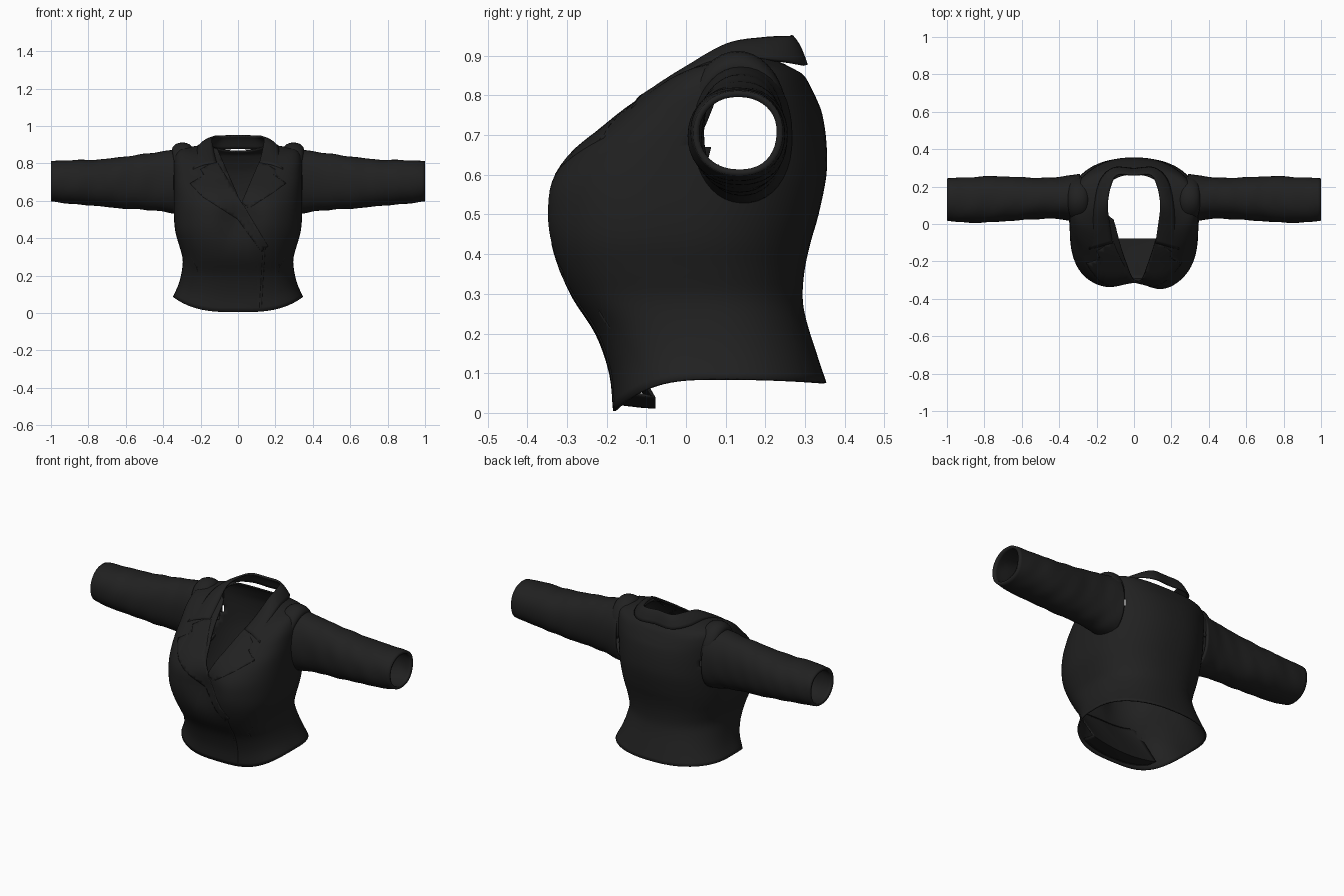
import bpy, bmesh, math
from mathutils import Vector
from mathutils.bvhtree import BVHTree

cube = bpy.data.objects.get("Cube")
if cube:
    bpy.data.objects.remove(cube, do_unlink=True)

leather = bpy.data.materials.new("black_leather")
leather.use_nodes = True
leather.diffuse_color = (0.015, 0.015, 0.015, 1)
bsdf = leather.node_tree.nodes["Principled BSDF"]
bsdf.inputs["Base Color"].default_value = leather.diffuse_color
bsdf.inputs["Roughness"].default_value = 0.7


def finish(bm, name, thickness, offset=0):
    """Turn a bmesh into a smooth cloth shell."""
    bmesh.ops.recalc_face_normals(bm, faces=bm.faces)
    mesh = bpy.data.meshes.new(name)
    bm.to_mesh(mesh)
    bm.free()
    obj = bpy.data.objects.new(name, mesh)
    bpy.context.collection.objects.link(obj)
    mesh.materials.append(leather)
    bpy.ops.object.select_all(action='DESELECT')
    obj.select_set(True)
    bpy.context.view_layer.objects.active = obj
    bpy.ops.object.shade_smooth_by_angle(angle=math.radians(50))
    solid = obj.modifiers.new("cloth", 'SOLIDIFY')
    solid.thickness = thickness
    solid.offset = offset


def spline(rows, steps):
    """Catmull-Rom interpolation through rows of numbers."""
    rows = [Vector(r) for r in rows]
    out = []
    for i in range(len(rows) - 1):
        b, c = rows[i], rows[i + 1]
        a = rows[i - 1] if i else b * 2 - c
        d = rows[i + 2] if i + 2 < len(rows) else c * 2 - b
        for k in range(steps):
            t = k / steps
            out.append(b + (c - a) * (t / 2)
                       + (a * 2 - b * 5 + c * 4 - d) * (t * t / 2)
                       + (b * 3 - a - c * 3 + d) * (t ** 3 / 2))
    return out + [rows[-1]]


def loft(rings, closed=True):
    """Bridge equal-length rows of points with quads."""
    bm = bmesh.new()
    rows = [[bm.verts.new(p) for p in ring] for ring in rings]
    n = len(rows[0])
    for r, s in zip(rows, rows[1:]):
        for i in range(n if closed else n - 1):
            j = (i + 1) % n
            bm.faces.new((r[i], r[j], s[j], s[i]))
    return bm


def power(v, e):
    return math.copysign(abs(v) ** e, v)


# Torso: half width, front y, back y, then front, side and back heights
levels = [
    (.345, -.18, .35, .005, .085, .075), (.315, -.19, .325, .10, .15, .15),
    (.297, -.225, .30, .20, .22, .23), (.292, -.285, .29, .29, .29, .29),
    (.31, -.32, .295, .36, .36, .36), (.33, -.34, .31, .43, .43, .43),
    (.338, -.347, .33, .50, .50, .50), (.34, -.34, .35, .58, .58, .60),
    (.34, -.295, .35, .65, .67, .68), (.34, -.22, .34, .71, .75, .75),
    (.337, -.15, .325, .765, .82, .79), (.315, -.08, .308, .81, .87, .825),
    (.25, -.02, .292, .845, .885, .85), (.16, 0, .265, .86, .90, .865)]
rings = []
profile = spline(levels, 4)
for level, (hw, yf, yb, zf, zs, zb) in enumerate(profile):
    ring = []
    for i in range(80):
        a = math.tau * i / 80
        s = math.sin(a)
        # the front is boxy at the hem and rounder towards the neck
        e = .64 + .14 * level / len(profile) if s < 0 else .86
        x = hw * power(math.cos(a), e)
        y = (yf + yb) / 2 + (yb - yf) / 2 * power(s, e)
        z = zs + ((zf if s < 0 else zb) - zs) * s * s
        if s < 0:  # hollow between the two sides of the chest, left one fuller
            y += .045 * math.exp(-(x / .09) ** 2 - ((z - .5) / .13) ** 2)
            y -= .012 * math.exp(-((x - .17) / .1) ** 2 - ((z - .5) / .13) ** 2)
        ring.append((x, y, z))
    rings.append(ring)
body = loft(rings)
surface = BVHTree.FromBMesh(body)


def project(x, z, lift):
    hit = surface.ray_cast(Vector((x, -2, z)), Vector((0, 1, 0)))
    if hit[0] is None:
        hit = surface.find_nearest(Vector((x, -.1, z)))
    n = hit[1] if hit[1].y < 0 else -hit[1]
    return hit[0] + n * lift


# Cut the V neck and the armholes
point, slope = Vector((.02, 0, .58)), .44
for side in (1, -1):
    bmesh.ops.bisect_plane(body, geom=body.verts[:] + body.edges[:] + body.faces[:],
                           plane_co=point, plane_no=(side, 0, -slope))


def is_open(f):
    c = f.calc_center_median()
    v_neck = c.y < .1 and c.z > point.z and abs(c.x - point.x) < slope * (c.z - point.z)
    armhole = abs(c.x) > .2 and math.hypot(c.y - .14, c.z - .705) < .105
    return v_neck or armhole


bmesh.ops.delete(body, geom=[f for f in body.faces if is_open(f)], context='FACES')
finish(body, "jacket_body", .008)

# Inner front panel: slopes back from under the chest, then folds forward to the hem
columns = []
for i in range(23):
    x = .22 * (i / 11 - 1)
    chest = project(x, .32, -.01)
    fold = Vector((x, -.08, .012 + .6 * x * x))
    hem = project(x, fold.z + .012, -.004)
    columns.append([chest.lerp(fold, k / 10) for k in range(10)]
                   + [fold.lerp(hem, k / 3) for k in range(4)])
finish(loft(columns, closed=False), "inner_front_panel", .006)

# Sleeves: x, front y, back y, bottom z, top z
sleeve = [(.29, .008, .268, .525, .875), (.35, .018, .26, .532, .872),
          (.42, .028, .25, .545, .862), (.52, .026, .247, .553, .848),
          (.64, .018, .252, .56, .832), (.76, .01, .256, .573, .82),
          (.88, .006, .25, .582, .818), (1, .018, .245, .597, .812)]
for side, label in ((1, "left"), (-1, "right")):
    rings = []
    for x, y0, y1, z0, z1 in spline(sleeve, 7):
        ring = []
        for i in range(40):
            a = math.tau * i / 40
            fold = 1 + .014 * math.sin(x * 48 + 2.5 * math.sin(a + .5)) * math.sin(a * 2 + x * 9)
            ring.append((side * x,
                         (y0 + y1) / 2 + (y1 - y0) / 2 * power(math.cos(a), .92) * fold,
                         (z0 + z1) / 2 + (z1 - z0) / 2 * power(math.sin(a), .92) * fold))
        rings.append(ring)
    finish(loft(rings), label + "_sleeve", .016, -1)

    # Padded roll over the top of the shoulder, tapering at both ends
    rings = []
    for k in range(25):
        t = k / 24
        a = math.pi * (-.05 + 1.1 * t)
        r = .006 + .028 * math.sin(math.pi * t) ** .7
        ring = []
        for i in range(16):
            b = math.tau * i / 16
            rad = .142 + r * math.cos(b)
            ring.append((side * (.297 + 1.6 * r * math.sin(b)),
                         .13 + rad * .78 * math.cos(a), .72 + rad * 1.08 * math.sin(a)))
        rings.append(ring)
    finish(loft(rings), label + "_shoulder_roll", .004)

# Collar: top edge and fall edge of one half, mirrored across the back
top = [(0, .262, .95), (.09, .262, .946), (.125, .2, .943),
       (.14, .1, .925), (.13, .0, .86), (.115, -.1, .80)]
fall = [(0, .295, .878), (.11, .298, .877), (.18, .23, .888),
        (.21, .1, .893), (.22, -.02, .845), (.24, -.135, .765)]


def both_sides(points):
    half = spline(points, 6)
    return [Vector((-p.x, p.y, p.z)) for p in half[:0:-1]] + half


upper, lower = both_sides(top), both_sides(fall)
bands = []
for k in range(7):
    t = k / 6
    bulge = Vector((0, 0, .01 * math.sin(math.pi * t)))
    bands.append([u.lerp(l, t) + bulge for u, l in zip(upper, lower)])
finish(loft(bands, closed=False), "collar", .01)


def patch(name, outline, lift=.012, thickness=.01):
    """Flat outline in x and z, draped over the front of the body."""
    bm = bmesh.new()
    bm.faces.new([bm.verts.new((x, 0, z)) for x, z in outline])
    bmesh.ops.triangulate(bm, faces=bm.faces[:])
    for k in range(-17, 48):
        for no in ((1, 0, 0), (0, 0, 1)):
            bmesh.ops.bisect_plane(bm, geom=bm.verts[:] + bm.edges[:] + bm.faces[:],
                                   plane_co=Vector(no) * (k * .02 + .003), plane_no=no)
    for v in bm.verts:
        v.co = project(v.co.x, v.co.z, lift)
    finish(bm, name, thickness)


# Notched lapels, pocket flap and front placket
patch("right_lapel", [(-.115, .81), (-.2, .765), (-.18, .735), (-.255, .69), (-.19, .62),
                      (0, .5), (.125, .33), (.16, .36), (.04, .56), (.02, .59)])
patch("left_lapel", [(.115, .81), (.2, .765), (.19, .735), (.255, .69),
                     (.17, .63), (.06, .56), (.02, .59)], .01)
patch("pocket_flap", [(-.2, .2), (-.03, .19), (-.03, .15), (-.1, .125), (-.19, .15)], .006, .006)
patch("front_placket", [(.1, .36), (.15, .36), (.135, .2), (.13, .03), (.09, .025), (.1, .2)],
      .006, .008)


def piping(name, points, radius):
    """Thin raised seam following the front of the body."""
    curve = bpy.data.curves.new(name, 'CURVE')
    curve.dimensions = '3D'
    curve.bevel_depth = radius
    curve.bevel_resolution = 1
    path = [project(x, z, .002) for x, z in spline(points, 8)]
    line = curve.splines.new('POLY')
    line.points.add(len(path) - 1)
    for p, co in zip(line.points, path):
        p.co = (*co, 1)
    curve.materials.append(leather)
    bpy.context.collection.objects.link(bpy.data.objects.new(name, curve))


# Zips and seams
piping("front_zip", [(.14, .35), (.13, .2), (.12, .03)], .008)
for side, label in ((1, "left"), (-1, "right")):
    piping(label + "_chest_seam", [(side * .23, .66), (side * .19, .5),
                                   (side * .2, .35), (side * .22, .2), (side * .24, .06)], .003)
    piping(label + "_pocket_zip", [(side * .25, .3), (side * .225, .255), (side * .21, .22)], .005)
